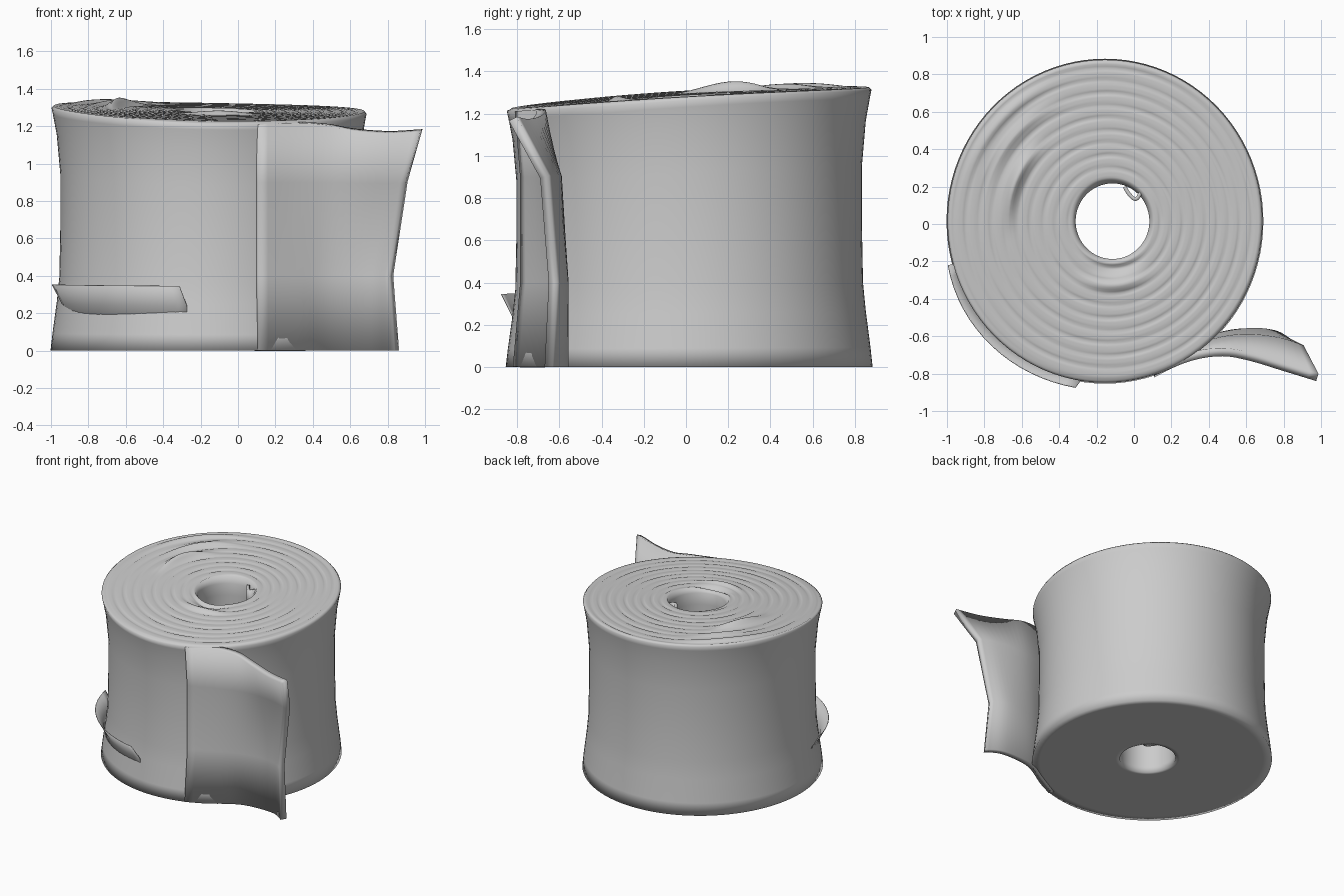
import bpy, bmesh, math
from mathutils import Vector

old = bpy.data.objects.get("Cube")
if old:
    bpy.data.objects.remove(old, do_unlink=True)

paper = bpy.data.materials.new("light grey paper")
paper.use_nodes = True
grey = (0.6, 0.6, 0.6, 1)
paper.diffuse_color = grey
paper.node_tree.nodes["Principled BSDF"].inputs["Base Color"].default_value = grey

TAU = 2 * math.pi
HOLE, RIM = 0.2, 0.855


def grid_object(name, rows, wrap_u=False, wrap_v=False, thickness=0, subdiv=0):
    """Skin equal-length rows of points into one smooth sheet."""
    bm = bmesh.new()
    v = [[bm.verts.new(p) for p in row] for row in rows]
    nr, nc = len(v), len(v[0])
    for i in range(nr if wrap_v else nr - 1):
        for j in range(nc if wrap_u else nc - 1):
            a, b = (i + 1) % nr, (j + 1) % nc
            bm.faces.new((v[i][j], v[i][b], v[a][b], v[a][j]))
    bmesh.ops.recalc_face_normals(bm, faces=bm.faces)
    for f in bm.faces:
        f.smooth = True
    mesh = bpy.data.meshes.new(name)
    bm.to_mesh(mesh)
    bm.free()
    mesh.materials.append(paper)
    ob = bpy.data.objects.new(name, mesh)
    bpy.context.collection.objects.link(ob)
    if thickness:
        m = ob.modifiers.new("thickness", "SOLIDIFY")
        m.thickness, m.offset = thickness, 0
    if subdiv:
        m = ob.modifiers.new("rounding", "SUBSURF")
        m.levels = m.render_levels = subdiv
    return ob


def ring_point(r, a):
    """Point of a winding; the hole sits slightly off the roll's centre."""
    t = (r - HOLE) / (RIM - HOLE)
    cx, cy = -0.115 - 0.04 * t, 0.015
    return cx + r * 0.985 * math.cos(a), cy + r * 1.01 * math.sin(a)


# Loose windings that rise from the top: radius, middle angle, half span, height
LOOSE = [(0.55, 158, 32, 0.045), (0.68, 138, 32, 0.022), (0.78, 138, 36, 0.018),
         (0.25, 275, 45, -0.025), (0.34, 275, 45, 0.02)]


def top_height(r, a):
    nx, ny = r / RIM * math.cos(a), r / RIM * math.sin(a)
    z = 1.285 + 0.05 * ny - 0.015 * nx + 0.01 * (nx * nx - ny * ny)
    # spiral seam between windings
    z -= 0.009 * (1 - abs(math.sin(math.pi * ((r - HOLE) / 0.066 - a / TAU)))) ** 3
    for br, mid, span, h in LOOSE:
        d = (math.degrees(a) - mid) / span
        if abs(d) < 1:
            z += h * math.cos(d * math.pi / 2) ** 2 * math.exp(-((r - br) / 0.03) ** 2)
    return z


# Roll: underside, waisted wall, wound top and hole in one closed skin
angles = [TAU * j / 96 for j in range(96)]
wall = [(0.86, 0.0), (0.85, 0.07), (0.828, 0.2), (0.815, 0.3),
        (0.81, 0.5), (0.81, 0.72), (0.828, 0.88), (0.848, 0.965)]
rows = [[(*ring_point(r, a), 0) for a in angles] for r in (0.2, 0.23, 0.8)]
for r, f in wall:
    rows.append([(*ring_point(r, a), f * top_height(RIM, a)) for a in angles])
count = 54
for i in range(count + 1):
    r = RIM + (HOLE + 0.02 - RIM) * i / count
    drop = 0.012 if i == 0 else 0
    rows.append([(*ring_point(r, a), top_height(r, a) - drop) for a in angles])
for z in (1.24, 1.15, 0.6, 0.05):
    rows.append([(*ring_point(HOLE, a), z) for a in angles])
grid_object("paper_roll", rows, wrap_u=True, wrap_v=True)

# Free end of the outer winding, leaning forward at the top
flap = [
    [(.1, -.80, 0), (.3, -.69, 0), (.45, -.605, 0), (.6, -.58, 0), (.75, -.59, 0), (.85, -.65, 0)],
    [(.1, -.765, .4), (.3, -.665, .4), (.45, -.605, .4), (.6, -.58, .4), (.72, -.585, .4), (.82, -.63, .4)],
    [(.1, -.765, .9), (.3, -.68, .9), (.47, -.625, .9), (.62, -.61, .9), (.78, -.63, .9), (.9, -.67, .9)],
    [(.1, -.79, 1.21), (.3, -.71, 1.22), (.47, -.685, 1.21), (.62, -.71, 1.18), (.8, -.765, 1.165), (.98, -.82, 1.175)],
]


def smooth_row(row, steps=4):
    """Catmull-Rom curve through the points."""
    p = [Vector(q) for q in row]
    p = [2 * p[0] - p[1]] + p + [2 * p[-1] - p[-2]]
    out = []
    for i in range(1, len(p) - 2):
        a, b, c, d = p[i - 1:i + 3]
        for k in range(steps):
            t = k / steps
            out.append(0.5 * (2 * b + (c - a) * t + (2 * a - 5 * b + 4 * c - d) * t * t
                              + (3 * b - a - 3 * c + d) * t ** 3))
    return out + [p[-2]]


grid_object("loose_end", [smooth_row(r) for r in flap], thickness=0.045)

# Peeled strip low on the front right of the wall
peel = []
for z, r, last in ((0.11, 0.825, 262), (0.24, 0.85, 262), (0.345, 0.908, 260)):
    row = []
    for j in range(17):
        t = j / 16
        a = math.radians(196 + (last - 196) * t)
        rr = r - 0.035 * (1 - t) ** 3
        row.append((-0.155 + rr * math.cos(a), 0.02 + rr * math.sin(a), z + 0.008 * (1 - t)))
    peel.append(row)
grid_object("peeled_strip", peel, thickness=0.004)

# Inner end of the winding, hooked into the hole
hook = [(0.06, 0.17), (0.035, 0.165), (0.02, 0.14), (0.0, 0.135), (-0.03, 0.165), (-0.05, 0.2)]
grid_object("inner_end", [smooth_row([(x, y, z) for x, y in hook])
                          for z in (0.01, 0.6, 1.2, 1.27)], thickness=0.02)
